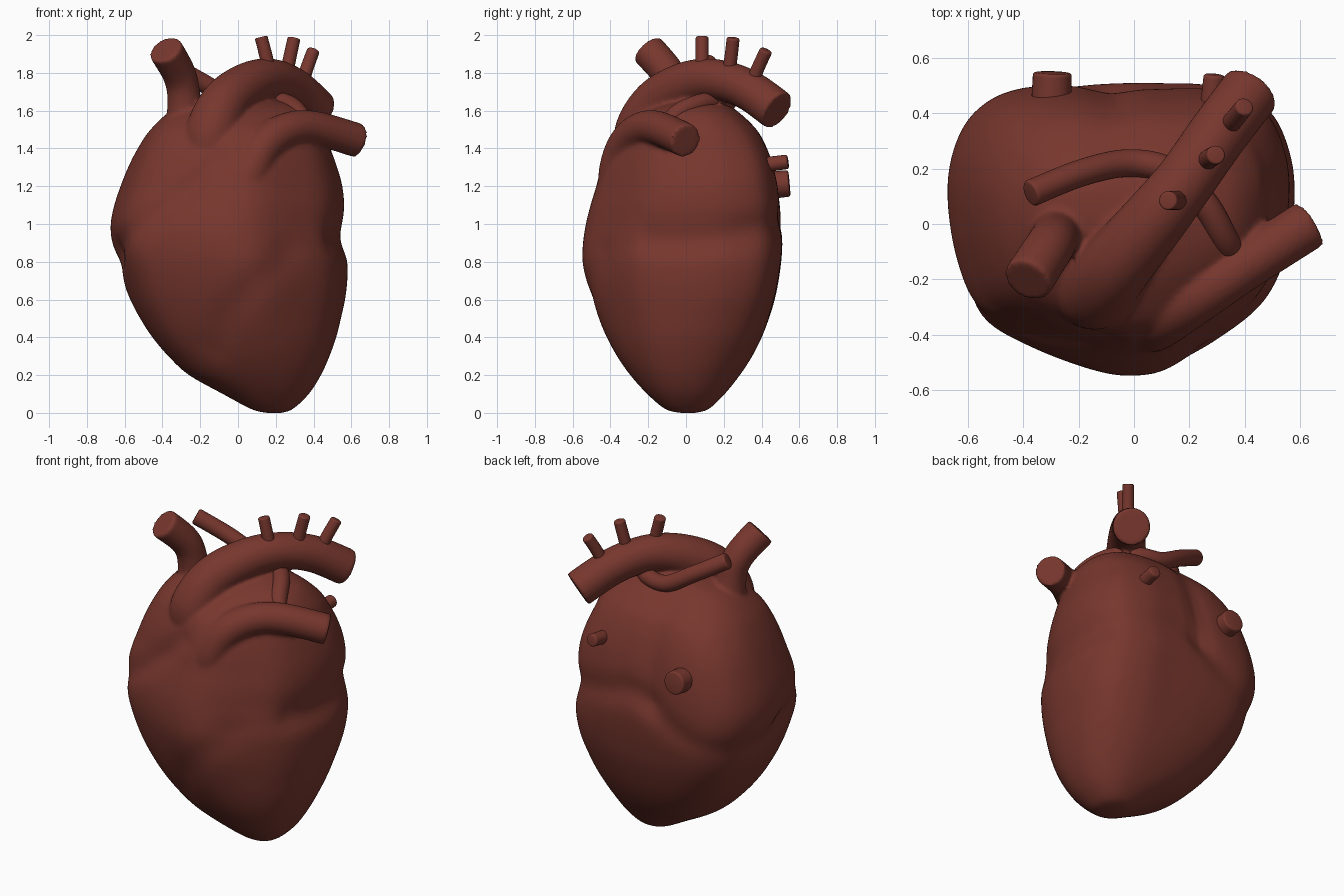
import bpy, bmesh, math
from mathutils import Vector

if "Cube" in bpy.data.objects:
    bpy.data.objects.remove(bpy.data.objects["Cube"])

mat = bpy.data.materials.new("dark_muscle_red")
mat.diffuse_color = (0.185, 0.038, 0.027, 1)
mat.use_nodes = True
mat.node_tree.nodes["Principled BSDF"].inputs["Base Color"].default_value = mat.diffuse_color


def spline(pts, steps, closed=False):
    """Catmull-Rom samples through tuples of any length."""
    n, out = len(pts), []
    for i in range(n if closed else n - 1):
        ids = [i - 1, i, i + 1, i + 2]
        a, b, c, d = [pts[k % n] if closed else pts[min(max(k, 0), n - 1)] for k in ids]
        for s in range(steps):
            t = s / steps
            out.append(tuple(0.5 * (2 * q + (r - p) * t + (2 * p - 5 * q + 4 * r - w) * t * t
                                    + (3 * q - p - 3 * r + w) * t ** 3)
                             for p, q, r, w in zip(a, b, c, d)))
    if not closed:
        out.append(tuple(pts[-1]))
    return out


def smoothstep(t):
    t = min(1, max(0, t))
    return t * t * (3 - 2 * t)


def loft(bm, rings):
    rows = [[bm.verts.new(p) for p in ring] for ring in rings]
    n = len(rows[0])
    for a, b in zip(rows, rows[1:]):
        for i in range(n):
            bm.faces.new((a[i], a[(i + 1) % n], b[(i + 1) % n], b[i]))
    bm.faces.new(rows[0][::-1])
    bm.faces.new(rows[-1])


def tube(bm, path, sides=32):
    """Round tube along (x, y, z, radius) points."""
    pts = spline(path, 8)
    rings, side = [], None
    for i, p in enumerate(pts):
        a, b = pts[max(i - 1, 0)], pts[min(i + 1, len(pts) - 1)]
        d = (Vector(b[:3]) - Vector(a[:3])).normalized()
        if side is None:
            side = d.orthogonal()
        side = (side - d * side.dot(d)).normalized()
        up = d.cross(side)
        rings.append([Vector(p[:3]) + p[3] * (math.cos(t) * side + math.sin(t) * up)
                      for t in [2 * math.pi * k / sides for k in range(sides)]])
    loft(bm, rings)


def finish(bm, name):
    bmesh.ops.recalc_face_normals(bm, faces=bm.faces[:])
    me = bpy.data.meshes.new(name)
    bm.to_mesh(me)
    bm.free()
    ob = bpy.data.objects.new(name, me)
    bpy.context.collection.objects.link(ob)
    me.materials.append(mat)
    bpy.ops.object.select_all(action='DESELECT')
    ob.select_set(True)
    bpy.context.view_layer.objects.active = ob
    return ob


# widest cross-section of the heart, seen from above
outline = [(-.67, .1), (-.645, .27), (-.57, .4), (-.43, .48), (-.2, .505), (.08, .505), (.3, .495),
           (.48, .42), (.56, .27), (.58, .1), (.55, -.1), (.47, -.27), (.32, -.4), (.14, -.515),
           (0, -.545), (-.15, -.525), (-.38, -.44), (-.56, -.33), (-.64, -.13)]
outline = [((x + .045) / .625, (y + .02) / .525) for x, y in spline(outline, 5, True)]

# height, left, right, front, back limits
profile = [(0, .15, .23, -.03, .05), (.02, .07, .29, -.11, .12), (.1, -.08, .375, -.205, .205),
           (.2, -.26, .44, -.295, .285), (.3, -.37, .486, -.365, .35), (.4, -.455, .522, -.42, .40),
           (.5, -.52, .547, -.465, .438), (.6, -.572, .568, -.503, .468), (.7, -.61, .579, -.532, .488),
           (.8, -.643, .58, -.548, .502), (.9, -.668, .565, -.545, .51), (1.0, -.674, .558, -.53, .508),
           (1.1, -.655, .562, -.505, .50), (1.2, -.622, .552, -.475, .485), (1.3, -.582, .525, -.45, .463),
           (1.4, -.532, .49, -.41, .43), (1.5, -.465, .455, -.345, .375), (1.6, -.355, .365, -.2, .27),
           (1.65, -.22, .22, -.06, .18), (1.665, -.08, .08, .02, .10)]

# grooves between the chambers: depth, width, path
grooves = [
    (.025, .07, [(-.66, -.05, .84), (-.5, -.35, 1.0), (-.3, -.42, 1.15), (-.1, -.42, 1.33)]),
    (.022, .08, [(.52, -.2, .92), (.56, 0, .91), (.53, .3, .95), (.2, .5, 1.03), (0, .5, 1.05),
                 (-.25, .48, .9), (-.5, .35, .8), (-.64, .1, .79), (-.66, -.05, .84)]),
    (.025, .08, [(-.1, .5, 1.03), (-.08, .45, 1.35), (-.1, .3, 1.55)]),
    (.014, .09, [(-.13, -.38, .35), (-.05, -.48, .52), (.1, -.5, .7), (.25, -.44, .83)])]
grooves = [(d, w, [Vector(p) for p in spline(g, 16)]) for d, w, g in grooves]

# heart body: outline at mid height, rounded-off towards both ends
bm = bmesh.new()
rings = []
for z, x0, x1, y0, y1 in spline(profile, 4):
    cx, cy, rx, ry = (x0 + x1) / 2, (y0 + y1) / 2, (x1 - x0) / 2, (y1 - y0) / 2
    blend = smoothstep(z / .8) * max(.3, smoothstep((1.85 - z) / .6))
    ring = []
    for u, v in outline:
        e = (abs(u) ** 2.3 + abs(v) ** 2.3) ** (-1 / 2.3)
        k = blend + (1 - blend) * e
        p = Vector((cx + rx * u * k, cy + ry * v * k, z))
        inward = Vector((cx - p.x, cy - p.y, 0)).normalized()
        cut = sum(d * math.exp(-(min((p - q).length for q in g) / w) ** 2) for d, w, g in grooves)
        ring.append(p + inward * cut)
    rings.append(ring)
loft(bm, rings)

# great vessels, fused to the body
tube(bm, [(-.145, -.22, 1.34, .15), (-.135, -.235, 1.49, .143), (-.065, -.15, 1.645, .13),
          (.06, 0, 1.74, .119), (.18, .15, 1.765, .109), (.3, .32, 1.715, .108), (.425, .485, 1.6, .109)])
tube(bm, [(-.28, -.03, 1.45, .11), (-.285, -.05, 1.66, .089), (-.31, -.09, 1.79, .089),
          (-.385, -.205, 1.925, .092)])
tube(bm, [(.02, -.35, 1.08, .10), (.06, -.36, 1.25, .105), (.13, -.325, 1.4, .1),
          (.25, -.25, 1.492, .094), (.4, -.15, 1.508, .091), (.635, 0, 1.442, .091)])
heart = finish(bm, "heart_body_and_great_vessels")
rm = heart.modifiers.new("fuse", 'REMESH')
rm.mode = 'VOXEL'
rm.voxel_size = .012
rm.use_smooth_shade = True
sm = heart.modifiers.new("soften", 'SMOOTH')
sm.factor = .5
sm.iterations = 8
for m in ("fuse", "soften"):
    bpy.ops.object.modifier_apply(modifier=m)
bpy.ops.object.shade_smooth_by_angle(angle=math.radians(60))

# small vessels
small = {
    "arch_branch_1": [(.17, .09, 1.78, .036), (.15, .085, 1.88, .035), (.122, .085, 1.99, .034)],
    "arch_branch_2": [(.25, .215, 1.75, .036), (.27, .235, 1.86, .035), (.297, .25, 1.985, .034)],
    "arch_branch_3": [(.33, .34, 1.7, .036), (.36, .375, 1.81, .035), (.4, .425, 1.92, .034)],
    "rear_artery": [(.37, -.14, 1.46, .05), (.325, -.05, 1.58, .05), (.25, .08, 1.64, .05),
                    (.13, .19, 1.645, .05), (-.02, .22, 1.655, .05), (-.19, .185, 1.75, .049),
                    (-.375, .11, 1.855, .049)],
    "lower_rear_vein": [(-.3, .38, 1.2, .075), (-.295, .547, 1.215, .07)],
    "upper_rear_vein": [(.27, .32, 1.3, .042), (.29, .54, 1.33, .038)]}
for name, path in small.items():
    bm = bmesh.new()
    tube(bm, path)
    ob = finish(bm, name)
    bv = ob.modifiers.new("soft_rim", 'BEVEL')
    bv.width = .01
    bv.segments = 3
    bv.angle_limit = math.radians(60)
    bpy.ops.object.modifier_apply(modifier="soft_rim")
    bpy.ops.object.shade_smooth_by_angle(angle=math.radians(50))
